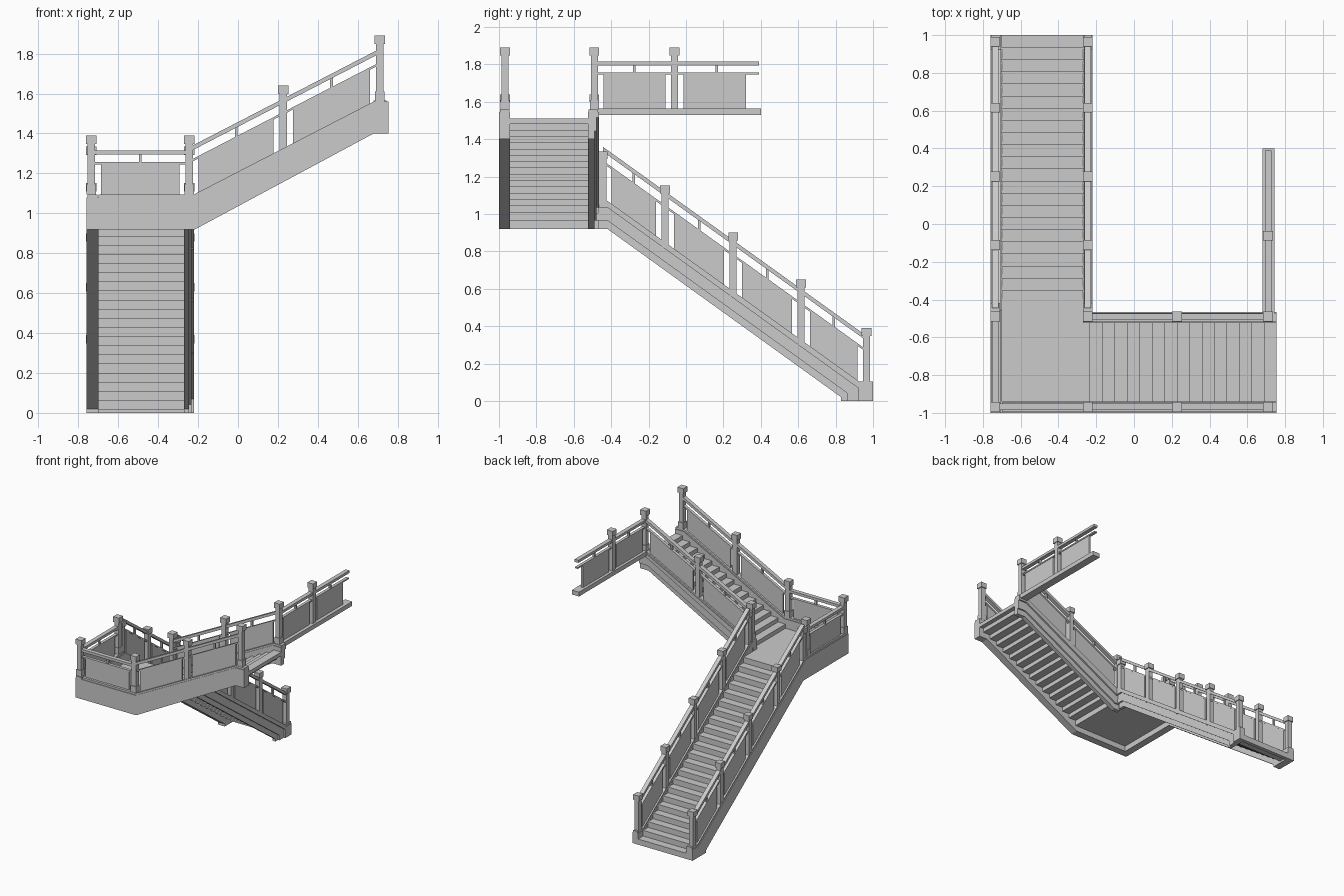
import bpy, bmesh, math

old = bpy.data.objects.get("Cube")
if old:
    bpy.data.objects.remove(old, do_unlink=True)

# Material
stone = bpy.data.materials.new("grey_stone")
stone.use_nodes = True
GREY = (0.6, 0.6, 0.6, 1)
stone.diffuse_color = GREY
stone.node_tree.nodes["Principled BSDF"].inputs["Base Color"].default_value = GREY


def prism(name, axis, profile, a, b):
    """Extrude a (run, z) profile sideways from a to b; axis is the run direction."""
    bm = bmesh.new()
    place = (lambda u, w, z: (u, w, z)) if axis == "x" else (lambda u, w, z: (w, u, z))
    face = bm.faces.new([bm.verts.new(place(u, a, z)) for u, z in profile])
    ext = bmesh.ops.extrude_face_region(bm, geom=[face])
    top = [v for v in ext["geom"] if isinstance(v, bmesh.types.BMVert)]
    bmesh.ops.translate(bm, verts=top, vec=place(0, b - a, 0))
    bmesh.ops.recalc_face_normals(bm, faces=bm.faces)
    mesh = bpy.data.meshes.new(name)
    bm.to_mesh(mesh)
    bm.free()
    mesh.materials.append(stone)
    obj = bpy.data.objects.new(name, mesh)
    bpy.context.scene.collection.objects.link(obj)
    return obj


def box(name, x0, x1, y0, y1, z0, z1):
    return prism(name, "x", [(x0, z0), (x1, z0), (x1, z1), (x0, z1)], y0, y1)


def steps(name, axis, start, tread, rise, z0, low, count, a, b, thick=0.03):
    """Thin folded slab of treads and risers."""
    d = math.copysign(thick, tread)
    top, under = [(start, low)], [(start + d, low)]
    for i in range(count):
        z, u = z0 + (i + 1) * rise, start + i * tread
        end = u + tread
        top += [(u, z), (end, z)]
        last = i == count - 1
        under += [(u + d, z - thick), (end if last else end + d, z - thick)]
    prism(name, axis, top + under[::-1], a, b)


def strip(name, axis, path, low, high, a, b):
    """Band that follows a path between two vertical offsets."""
    profile = [(u, z + low) for u, z in path] + [(u, z + high) for u, z in path[::-1]]
    prism(name, axis, profile, a, b)


def stringer(name, axis, bottom, top, a, b):
    """Side beam with a slightly narrower curb along its top edge."""
    lip = 0.015
    prism(name, axis, bottom + [(u, z - lip) for u, z in top[::-1]], a, b)
    s = math.copysign(0.005, b - a)
    strip(name + "_curb", axis, top, -lip, 0, a + s, b - s)


def post(name, x, y, z0, z1, foot=False):
    box(name, x - .019, x + .019, y - .019, y + .019, z0 - .03, z1 - .04)
    box(name + "_cap", x - .026, x + .026, y - .026, y + .026, z1 - .042, z1)
    if foot:
        box(name + "_foot", x - .024, x + .024, y - .024, y + .024, z0, z0 + .05)


def bay(name, axis, c, u0, z0, u1, z1, end_gap=0.048):
    """Panel, middle bar, short baluster and handrail between two post centres."""
    k = math.hypot(u1 - u0, z1 - z0) / abs(u1 - u0)
    s = math.copysign(1, u1 - u0)
    at = lambda u: (u, z0 + (z1 - z0) * (u - u0) / (u1 - u0))
    full = [at(u0), at(u1)]
    inner = [at(u0 + s * .048), at(u1 - s * end_gap)]
    strip(name + "_panel", axis, inner, -.01, .155 * k, c - .008, c + .008)
    strip(name + "_bar", axis, full, .15 * k, .161 * k, c - .012, c + .012)
    strip(name + "_handrail", axis, full, .20 * k, .221 * k, c - .017, c + .017)
    m = (u0 + u1) / 2
    strip(name + "_baluster", axis, [at(m - .007), at(m + .007)], .155 * k, .205 * k, c - .008, c + .008)


CURB, FLOOR, UNDER = 1.095, 1.005, 0.92
WEST, INNER, SOUTH, WELL = -.735, -.245, -.968, -.49

# Stairs and landing floor
steps("lower_steps", "y", 1, -.0643, FLOOR / 22, 0, 0, 22, -.705, -.265)
steps("upper_steps", "x", -.235, .066, .0337, FLOOR, FLOOR - .04, 15, -.945, -.52)
box("landing_floor", -.705, -.235, -.945, -.4146, FLOOR - .04, FLOOR)

# Outer stringers
low_top = [(1, .105), (.925, .105), (-.455, CURB)]
low_bottom = [(1, 0), (.83, 0), (.83, .02), (-.42, UNDER)]
up_top = [(-.22, CURB), (.68, 1.56), (.755, 1.56)]
up_bottom = [(-.215, UNDER), (.68, 1.4), (.755, 1.4)]
stringer("outer_stringer", "y", low_bottom + [(-1, UNDER)], low_top + [(-1, CURB)], -.76, -.70)
stringer("front_stringer", "x", [(-.70, UNDER)] + up_bottom, [(-.70, CURB)] + up_top, -1, -.94)

# Stepped stringers around the stairwell: each layer sits higher and reaches further out
for i, (lift, foot, out) in enumerate([(0, .83, .03), (.045, .862, .018), (.115, .92, .005)]):
    foot_z = max(.02 + lift - .72 * (foot - .83), .01)
    bottom = [(1, 0), (foot, 0), (foot, foot_z), (-.42, UNDER + lift), (-.47, UNDER + lift)]
    rise = [(-.27, UNDER + lift)] + [(u, z + lift) for u, z in up_bottom]
    low_path, up_path = low_top + [(-.47, CURB)], [(-.27, CURB)] + up_top
    if i < 2:
        prism("lower_well_layer", "y", bottom + [(u, z - .015) for u, z in low_path[::-1]], -.27, -.215 - out)
        prism("upper_well_layer", "x", rise + [(u, z - .015) for u, z in up_path[::-1]], -.525, -.46 - out)
    else:
        stringer("lower_well_beam", "y", bottom, low_path, -.27, -.215 - out)
        stringer("upper_well_beam", "x", rise, up_path, -.525, -.46 - out)

# Lower flight railings
low_z = lambda y: CURB - .7174 * (y + .455)
low_posts = [.965, .615, .252, -.112, -.445]
for side, x in (("outer", WEST), ("inner", INNER)):
    for i, y in enumerate(low_posts):
        base = max(low_z(y), .105) if i < 4 else CURB - .01
        post(side + "_lower_post", x, y, base, (.39, .65, .90, 1.152, 1.335)[i])
    for a, b in zip(low_posts, low_posts[1:]):
        bay(side + "_lower", "y", x, a, low_z(a), b, low_z(b))

# Upper flight railings
up_z = lambda x: CURB + .5167 * (x + .22)
up_posts = [INNER, .227, .71]
for side, y in (("front", SOUTH), ("well", WELL)):
    post(side + "_upper_post", .227, y, up_z(.227), 1.64)
    post(side + "_end_post", .71, y, 1.56, 1.89, True)
    for a, b in zip(up_posts, up_posts[1:]):
        bay(side + "_upper", "x", y, a, up_z(a), b, up_z(b))

# Landing railings
for x, y in ((WEST, SOUTH), (WEST, WELL), (INNER, SOUTH), (INNER, WELL)):
    post("landing_post", x, y, CURB, 1.39, True)
bay("landing_front", "x", SOUTH, WEST, CURB, INNER, CURB)
bay("landing_side", "y", WEST, SOUTH, CURB, WELL, CURB)

# Upper floor railing on its own plinth
box("gallery_plinth", .68, .745, -.47, .40, 1.53, 1.565)
post("gallery_post", .71, -.062, 1.565, 1.89)
bay("gallery_near", "y", .71, WELL, 1.595, -.062, 1.595)
bay("gallery_far", "y", .71, -.062, 1.595, .39, 1.595, .07)
for name in ("gallery_near_panel", "gallery_far_panel"):
    for v in bpy.data.objects[name].data.vertices:
        if v.co.z < 1.6:
            v.co.z = 1.56
